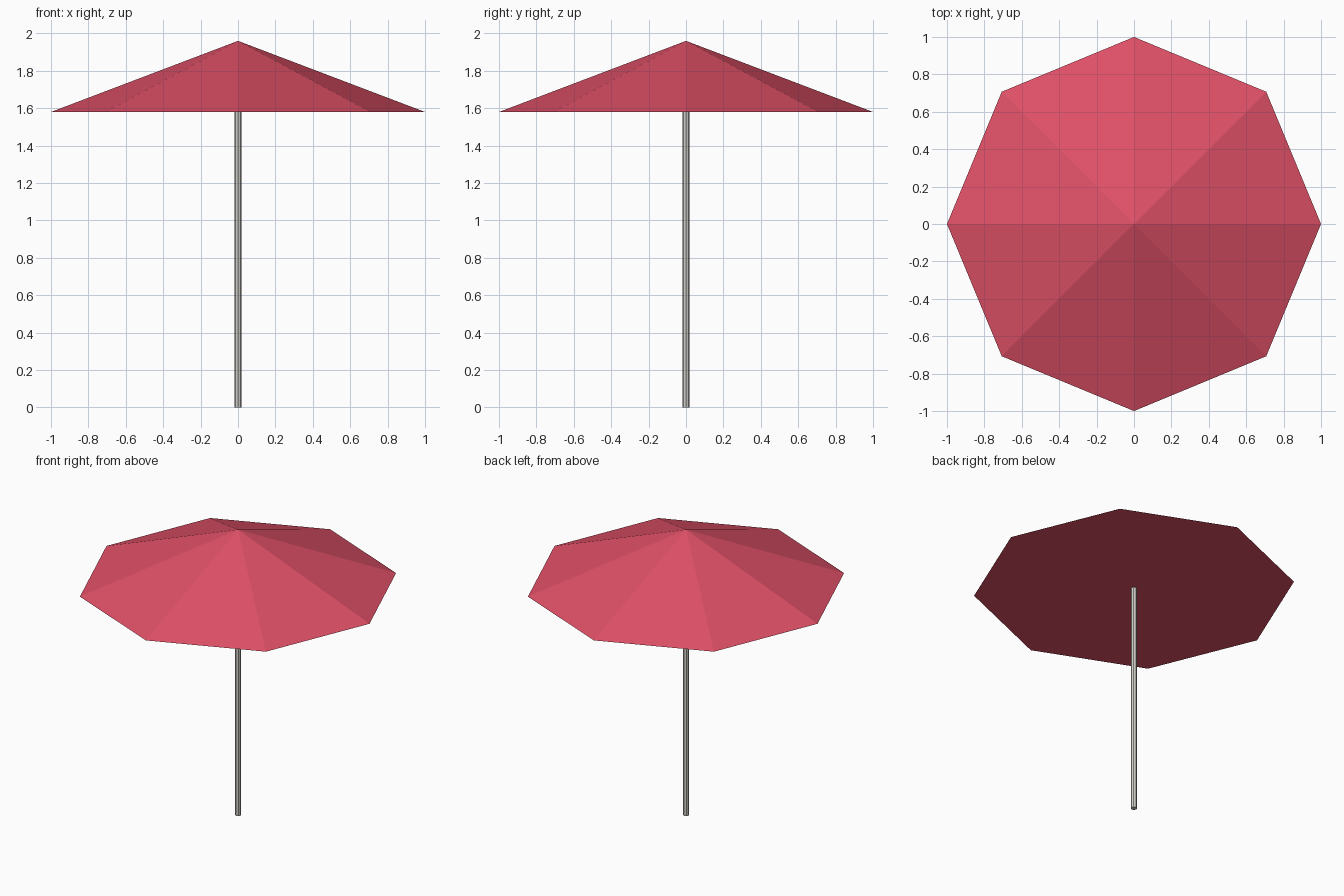
import bpy

cube = bpy.data.objects.get("Cube")
if cube:
    bpy.data.objects.remove(cube, do_unlink=True)

SIDES = 8
RIM_Z, TIP_Z = 1.58, 1.96
POLE_TOP = 1.7


def make_material(name, color):
    mat = bpy.data.materials.new(name)
    mat.use_nodes = True
    mat.diffuse_color = color
    mat.node_tree.nodes["Principled BSDF"].inputs["Base Color"].default_value = color
    return mat


def finish(name, mat):
    obj = bpy.context.object
    obj.name = obj.data.name = name
    obj.data.materials.append(mat)
    return obj


red = make_material("canopy red", (0.74, 0.08, 0.135, 1))
grey = make_material("pole warm grey", (0.64, 0.63, 0.58, 1))

# Canopy: closed eight-sided pyramid, flat underneath
bpy.ops.mesh.primitive_cone_add(vertices=SIDES, radius1=1, radius2=0,
                                depth=TIP_Z - RIM_Z,
                                location=(0, 0, (RIM_Z + TIP_Z) / 2))
finish("canopy", red)

# Pole: slim eight-sided post reaching up inside the canopy
bpy.ops.mesh.primitive_cylinder_add(vertices=SIDES, radius=0.02, depth=POLE_TOP,
                                    location=(0, 0, POLE_TOP / 2))
finish("pole", grey)
